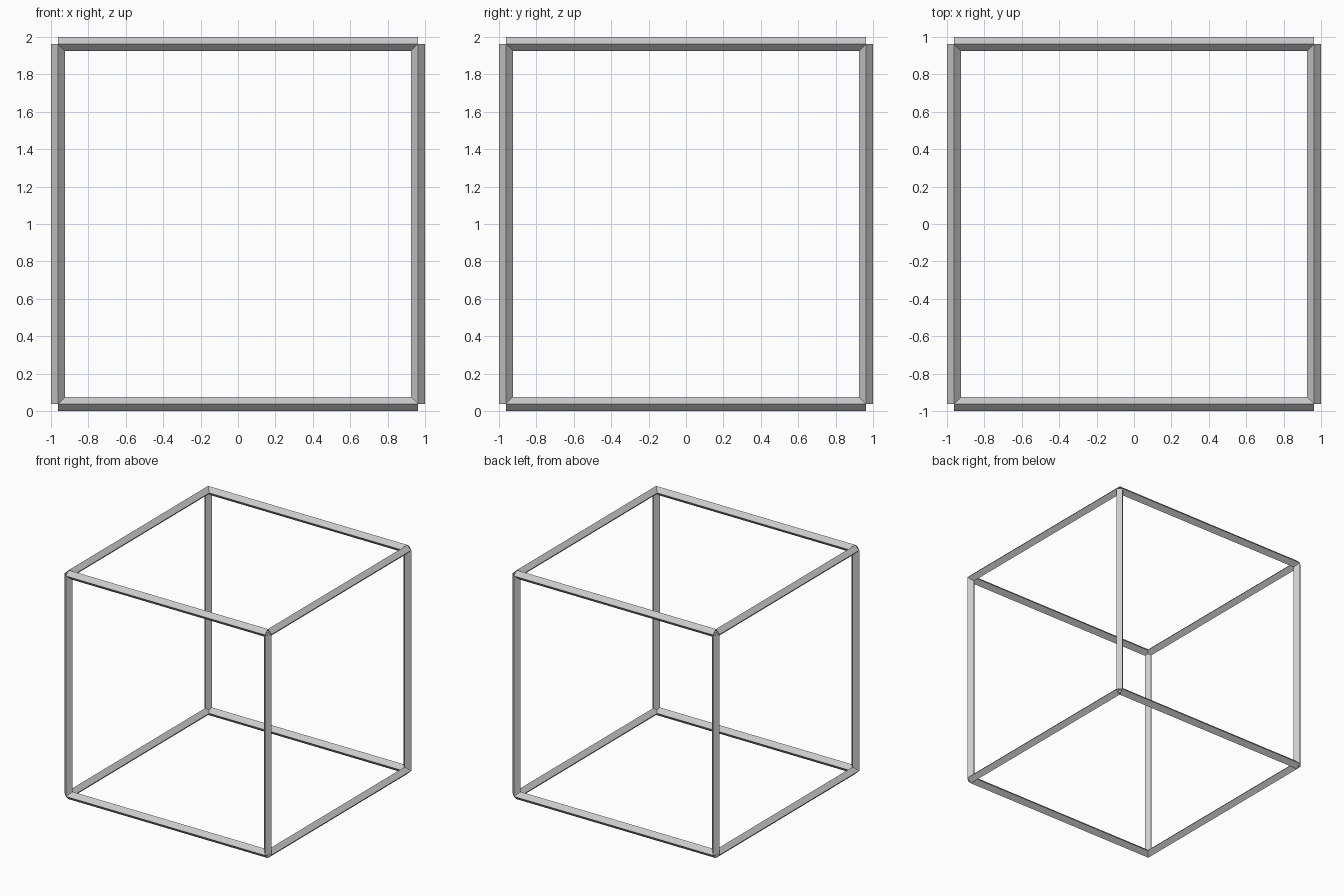
import bpy, bmesh
from math import pi
from mathutils import Matrix, Vector

if "Cube" in bpy.data.objects:
    bpy.data.objects.remove(bpy.data.objects["Cube"])

RADIUS = 0.0375          # half-width of a diamond-section bar
C = 1.0 - RADIUS         # distance of bar centre lines from the cube centre
CENTRE = Vector((0, 0, 1))

# rotations taking the z axis onto x, y and z
TURNS = (Matrix.Rotation(pi / 2, 4, 'Y'),
         Matrix.Rotation(pi / 2, 4, 'X'),
         Matrix.Identity(4))


def add_bar(bm, axis, a, b):
    """Open-ended four-sided tube along one cube edge."""
    pos = Vector((0, 0, 0))
    pos[(axis + 1) % 3] = a * C
    pos[(axis + 2) % 3] = b * C
    bmesh.ops.create_cone(bm, cap_ends=False, segments=4,
                          radius1=RADIUS, radius2=RADIUS, depth=2 * C,
                          matrix=Matrix.Translation(CENTRE + pos) @ TURNS[axis])


# cube frame: four bars along each axis
bm = bmesh.new()
for axis in range(3):
    for a in (-1, 1):
        for b in (-1, 1):
            add_bar(bm, axis, a, b)

mesh = bpy.data.meshes.new("cube_frame")
bm.to_mesh(mesh)
bm.free()
frame = bpy.data.objects.new("cube_frame", mesh)
bpy.context.collection.objects.link(frame)
